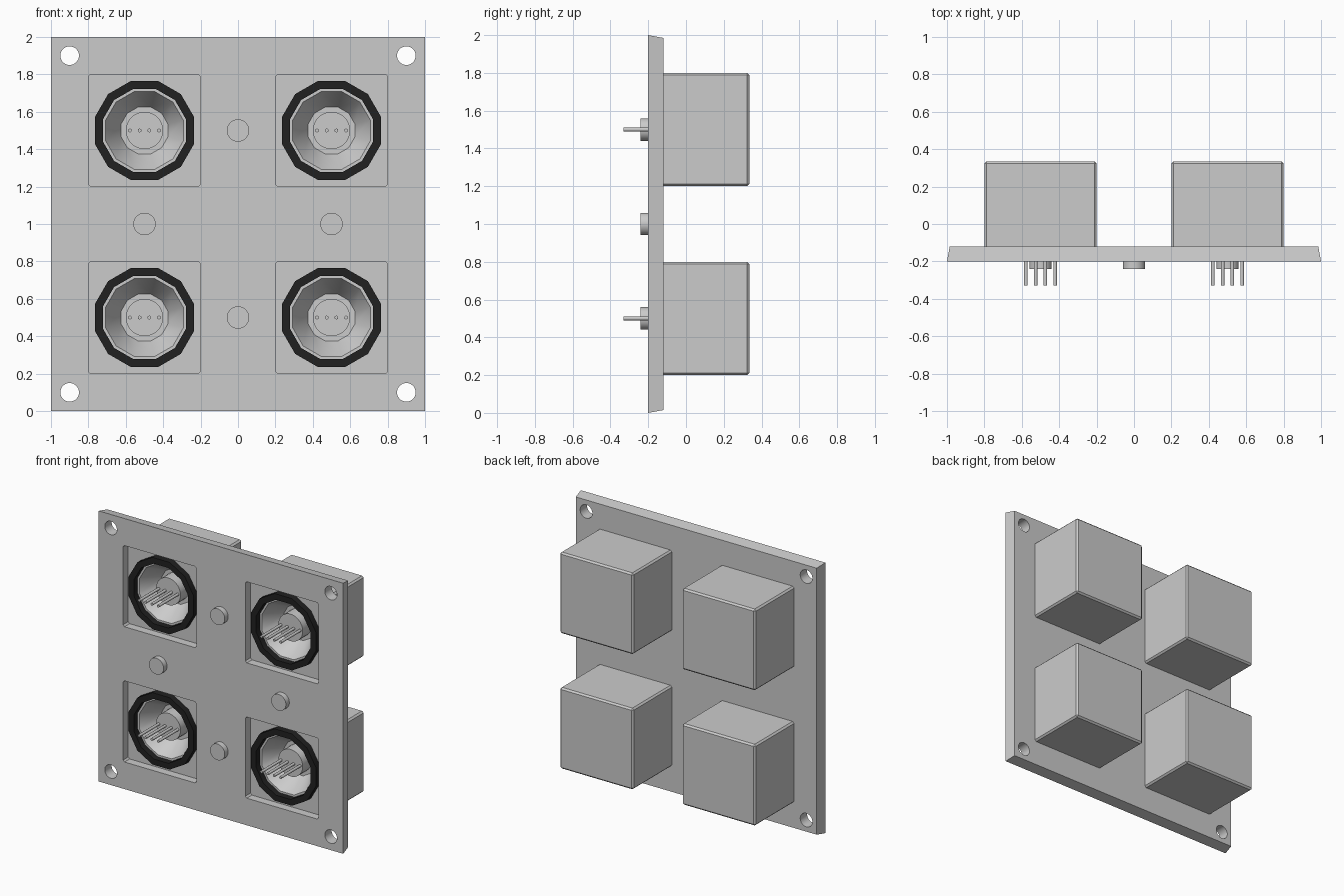
import bpy, bmesh, math
from mathutils import Matrix

if "Cube" in bpy.data.objects:
    bpy.data.objects.remove(bpy.data.objects["Cube"], do_unlink=True)


def material(name, level):
    m = bpy.data.materials.new(name)
    m.use_nodes = True
    colour = (level, level, level, 1)
    m.diffuse_color = colour
    m.node_tree.nodes["Principled BSDF"].inputs["Base Color"].default_value = colour
    return m


GREY = material("light grey", 0.6)
BLACK = material("rubber black", 0.015)
ROOT2 = math.sqrt(2)


def prism(name, x, z, y0, y1, r0, r1=None, sides=24, mat=GREY, bevel=0):
    """Prism or frustum along y, radius r0 at the front (y0) and r1 at the back (y1)."""
    bm = bmesh.new()
    turn = (Matrix.Translation((x, (y0 + y1) / 2, z))
            @ Matrix.Rotation(math.pi / 2, 4, 'X')
            @ Matrix.Rotation(math.pi / sides, 4, 'Z'))
    bmesh.ops.create_cone(bm, cap_ends=True, segments=sides, radius1=r1 or r0,
                          radius2=r0, depth=y1 - y0, matrix=turn)
    if bevel:
        # every edge except the front rim
        edges = [e for e in bm.edges if max(v.co.y for v in e.verts) > y0 + 0.01]
        bmesh.ops.bevel(bm, geom=edges, offset=bevel, segments=1, affect='EDGES')
    bmesh.ops.recalc_face_normals(bm, faces=bm.faces)
    me = bpy.data.meshes.new(name)
    bm.to_mesh(me)
    bm.free()
    ob = bpy.data.objects.new(name, me)
    bpy.context.collection.objects.link(ob)
    me.materials.append(mat)
    return ob


def activate(ob):
    bpy.ops.object.select_all(action='DESELECT')
    ob.select_set(True)
    bpy.context.view_layer.objects.active = ob


def cut(ob, cutter):
    cutter.hide_render = True
    mod = ob.modifiers.new("cut", 'BOOLEAN')
    mod.operation = 'DIFFERENCE'
    mod.solver = 'EXACT'
    mod.object = cutter
    activate(ob)
    bpy.ops.object.modifier_apply(modifier=mod.name)
    bpy.data.objects.remove(cutter, do_unlink=True)


parts = []
sockets = [(x, z) for x in (-0.5, 0.5) for z in (0.5, 1.5)]

# Tapered face plate with corner screw holes and square openings
plate = prism("face_plate", 0, 1, -0.2, -0.12, ROOT2, 0.985 * ROOT2, sides=4)
for x in (-0.9, 0.9):
    for z in (0.1, 1.9):
        cut(plate, prism("hole_cutter", x, z, -0.3, 0, 0.05))
for x, z in sockets:
    cut(plate, prism("opening_cutter", x, z, -0.3, 0.1, 0.3 * ROOT2, sides=4, bevel=0.012))
parts.append(plate)

# Round buttons between the sockets
for x, z in ((0, 0.5), (0, 1.5), (-0.5, 1), (0.5, 1)):
    parts.append(prism("button", x, z, -0.24, -0.19, 0.06))

for x, z in sockets:
    # Housing with a funnel sunk into its front
    box = prism("housing", x, z, -0.14, 0.335, 0.3 * ROOT2, sides=4, bevel=0.012)
    cut(box, prism("funnel_cutter", x, z, -0.16, 0, 0.227, 0.13, sides=12))
    # Dark sealing ring
    ring = prism("seal_ring", x, z, -0.185, -0.14, 0.275, sides=12, mat=BLACK)
    cut(ring, prism("ring_cutter", x, z, -0.3, 0, 0.23, sides=12, mat=BLACK))
    # Centre post carrying four contact pins
    post = prism("centre_post", x, z, -0.1, 0.01, 0.1)
    parts += [box, ring, post]
    for i in range(4):
        parts.append(prism("contact_pin", x + (i - 1.5) * 0.052, z, -0.33, -0.09, 0.01, sides=12))

for ob in parts:
    activate(ob)
    bpy.ops.object.shade_smooth_by_angle(angle=math.radians(31))
